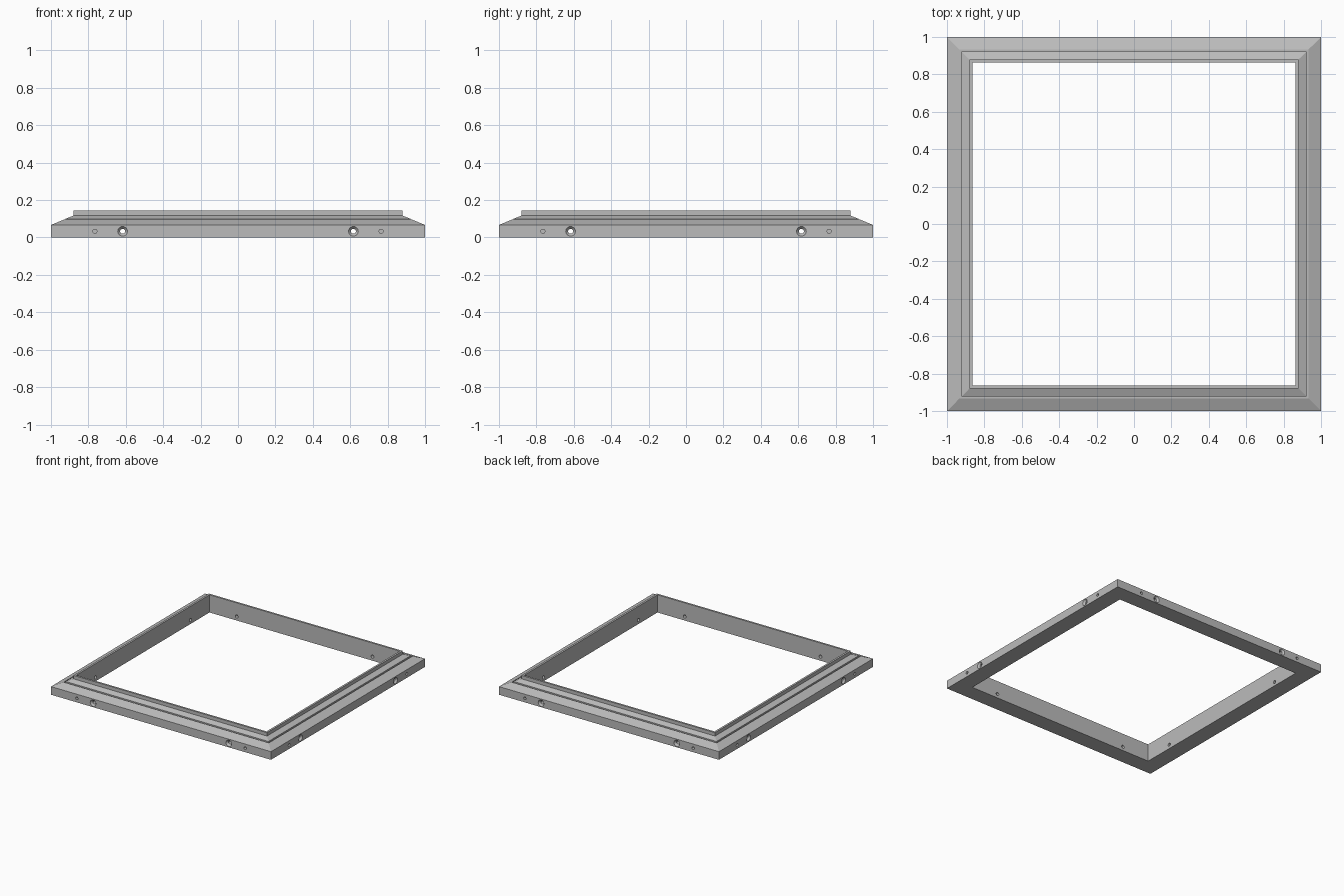
import bpy, bmesh
from math import pi, sin, cos
from mathutils import Matrix

cube = bpy.data.objects.get("Cube")
if cube:
    bpy.data.objects.remove(cube, do_unlink=True)

grey = bpy.data.materials.new("light grey")
grey.use_nodes = True
colour = (0.5, 0.5, 0.5, 1)
grey.diffuse_color = colour
grey.node_tree.nodes["Principled BSDF"].inputs["Base Color"].default_value = colour


def finish(bm, name):
    bmesh.ops.recalc_face_normals(bm, faces=bm.faces)
    mesh = bpy.data.meshes.new(name)
    bm.to_mesh(mesh)
    bm.free()
    mesh.materials.append(grey)
    obj = bpy.data.objects.new(name, mesh)
    bpy.context.collection.objects.link(obj)
    return obj


def bridge(bm, a, b):
    for i in range(len(a)):
        j = (i + 1) % len(a)
        bm.faces.new((a[i], a[j], b[j], b[i]))


# Moulding section (half width, height), swept round a mitred square
section = [(1.0, 0), (1.0, 0.067), (0.932, 0.095), (0.932, 0.088), (0.922, 0.088),
           (0.922, 0.1), (0.88, 0.117), (0.88, 0.145), (0.864, 0.145), (0.864, 0)]
bm = bmesh.new()
rings = [[bm.verts.new((sx * w, sy * w, z)) for sx, sy in ((-1, -1), (1, -1), (1, 1), (-1, 1))]
         for w, z in section]
for i, ring in enumerate(rings):
    bridge(bm, ring, rings[(i + 1) % len(rings)])
frame = finish(bm, "square_frame")


# Round cutter along y, from (radius, y) pairs
def add_lathe(bm, x, points, turn, sides=24):
    loops = [[bm.verts.new(turn @ Matrix.Translation((x, 0, 0.033)).to_4x4()
                           @ Matrix.Translation((r * cos(2 * pi * k / sides), y,
                                                 r * sin(2 * pi * k / sides))).to_translation())
              for k in range(sides)] for r, y in points]
    for a, b in zip(loops, loops[1:]):
        bridge(bm, a, b)
    bm.faces.new(loops[0])
    bm.faces.new(loops[-1])


# Countersunk through holes and small blind pin holes on all four sides
screw = [(0.026, -1.02), (0.026, -1.0), (0.013, -0.985), (0.013, -0.84)]
pin = [(0.011, -1.02), (0.011, -0.95)]
bm = bmesh.new()
for side in range(4):
    turn = Matrix.Rotation(side * pi / 2, 4, "Z")
    for s in (-1, 1):
        add_lathe(bm, s * 0.617, screw, turn)
        add_lathe(bm, s * 0.765, pin, turn)
cutter = finish(bm, "hole_cutter")
cutter.hide_render = True

cut = frame.modifiers.new("holes", "BOOLEAN")
cut.object = cutter
cut.operation = "DIFFERENCE"
cut.solver = "EXACT"
bpy.context.view_layer.objects.active = frame
frame.select_set(True)
cutter.select_set(False)
bpy.ops.object.modifier_apply(modifier=cut.name)
bpy.data.objects.remove(cutter, do_unlink=True)
bpy.ops.object.shade_smooth_by_angle(angle=0.3)
